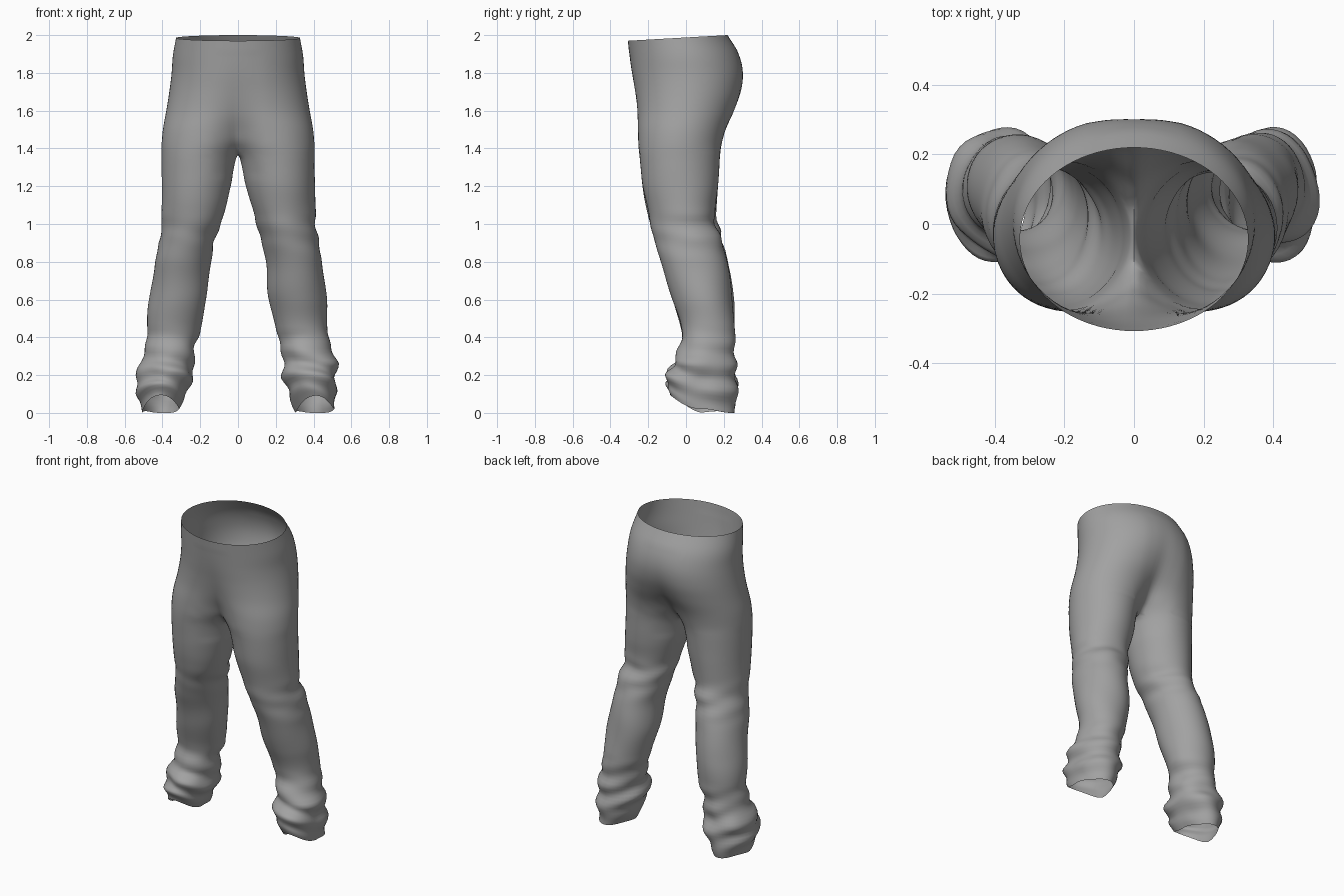
import bpy, bmesh, math
from mathutils import Vector, noise

if "Cube" in bpy.data.objects:
    bpy.data.objects.remove(bpy.data.objects["Cube"])

# Outline of one trouser half: height, outer x, inner x, front y, back y
# (a negative inner x means the half runs into the other half at the centre)
KEYS = [
    (2.00, .328, -.328, -.308, .220), (1.90, .345, -.32, -.298, .280),
    (1.80, .352, -.28, -.285, .303), (1.70, .364, -.23, -.270, .292),
    (1.60, .380, -.16, -.258, .255), (1.50, .398, -.075, -.254, .210),
    (1.42, .405, -.035, -.252, .188), (1.36, .405, .006, -.246, .180),
    (1.20, .405, .040, -.230, .170), (1.02, .408, .088, -.192, .155),
    (.92, .420, .118, -.165, .192), (.80, .442, .140, -.130, .220),
    (.60, .468, .166, -.070, .250), (.42, .482, .212, -.026, .255),
    (.32, .500, .245, -.050, .248), (.20, .528, .238, -.095, .262),
    (.10, .525, .265, -.108, .272), (.00, .505, .310, -.085, .255),
]
OUTER, INNER, STEP = 40, 10, .02


def outline(z):
    """Smooth interpolation of the outline at height z."""
    i = 0
    while i < len(KEYS) - 2 and z < KEYS[i + 1][0]:
        i += 1
    a, b = KEYS[i], KEYS[i + 1]
    p, q = KEYS[max(i - 1, 0)], KEYS[min(i + 2, len(KEYS) - 1)]
    h = b[0] - a[0]
    t = (z - a[0]) / h
    res = []
    for k in range(1, 5):
        ma = (b[k] - p[k]) / (b[0] - p[0]) * h
        mb = (q[k] - a[k]) / (q[0] - a[0]) * h
        res.append((2*t**3 - 3*t*t + 1) * a[k] + (t**3 - 2*t*t + t) * ma
                   + (3*t*t - 2*t**3) * b[k] + (t**3 - t*t) * mb)
    return res


def folds(x, y, z, t, side):
    """Cloth creases: behind the knee, bunched at the ankle, faint elsewhere."""
    fade = min(1, max(0, (1.34 - z) / .3))
    knee = math.exp(-((z - .95) / .09) ** 2) * (.6 + .4 * math.sin(t))
    ankle = min(1, max(0, (.46 - z) / .2)) * min(1, .3 + z / .15)
    wave = math.sin(z * 46 + 2.2 * math.sin(t + side) + side)
    n = noise.noise(Vector((x * 6 + side * 9, y * 6, z * 13)))
    broad = noise.noise(Vector((x * 4 + side * 5, y * 4, z * 5)))
    return fade * (knee * (.007 * wave + .016 * n)
                   + ankle * (.008 * wave + .02 * n) + .012 * broad)


def ring(z, side):
    """Closed section of one half, counter-clockwise; True marks seam points."""
    o, inn, front, back = outline(z)
    cx, rx, cy, ry = (o + inn) / 2, (o - inn) / 2, (front + back) / 2, (back - front) / 2
    seam = inn < 0
    tm = math.acos(max(-1, -cx / rx)) if seam else .86 * math.pi
    pts = []
    for i in range(OUTER + INNER):
        if i < OUTER:
            t = tm * (2 * i / (OUTER - 1) - 1)
            x, y = cx + rx * math.cos(t), cy + ry * math.sin(t)
            flat = seam and i in (0, OUTER - 1)
        else:
            f = (i - OUTER + 1) / (INNER + 1)
            t = tm + f * 2 * (math.pi - tm)
            x, y = cx + rx * math.cos(t), cy + ry * math.sin(t)
            flat = seam
            if seam:
                y = cy + ry * math.sin(tm) * (1 - 2 * f)
        if flat:
            x = 0
        else:
            d = folds(x, y, z, t, side)
            x, y = max(x + d * math.cos(t), .002 if not seam else 0), y + d * math.sin(t)
        s = (y - cy) / ry
        # waistband dips at the front, hem lifts over the foot
        h = z + max(0, (z - 1.7) / .3) * .015 * (s - 1)
        low = max(0, (.28 - z) / .28)
        h += low * (.095 * max(0, -s) ** 1.4 + .012 * (1 + math.sin(3 * t + side)) * (1 - abs(s)))
        pts.append(((side * x, y, max(0, h)), flat))
    return pts


bm = bmesh.new()
rows = round(2 / STEP)
for side in (1, -1):
    prev = None
    for r in range(rows + 1):
        cur = [(bm.verts.new(co), flat) for co, flat in ring(2 - r * STEP, side)]
        if prev:
            n = len(cur)
            for i in range(n):
                j = (i + 1) % n
                quad = [prev[i], cur[i], cur[j], prev[j]]
                if all(q[1] for q in quad):
                    continue            # open inside between the two halves
                vs = [q[0] for q in quad]
                bm.faces.new(vs if side > 0 else vs[::-1])
        prev = cur

# Sew the halves together along the centre and drop unused points
bmesh.ops.delete(bm, geom=[v for v in bm.verts if not v.link_faces], context='VERTS')
bmesh.ops.remove_doubles(bm, verts=[v for v in bm.verts if abs(v.co.x) < 1e-4], dist=.0005)

# Soften the centre seam into the hips and crotch
near = [v for v in bm.verts if abs(v.co.x) < .12 and 1.25 < v.co.z < 1.9]
for _ in range(5):
    bmesh.ops.smooth_vert(bm, verts=near, factor=.5,
                          use_axis_x=True, use_axis_y=True, use_axis_z=True)

mesh = bpy.data.meshes.new("trousers")
bm.to_mesh(mesh)
bm.free()
trousers = bpy.data.objects.new("trousers", mesh)
bpy.context.collection.objects.link(trousers)

cloth = bpy.data.materials.new("grey cloth")
cloth.diffuse_color = (.36, .36, .36, 1)
cloth.use_nodes = True
cloth.node_tree.nodes["Principled BSDF"].inputs["Base Color"].default_value = cloth.diffuse_color
mesh.materials.append(cloth)

bpy.context.view_layer.objects.active = trousers
trousers.select_set(True)
bpy.ops.object.shade_smooth_by_angle(angle=math.radians(60))
